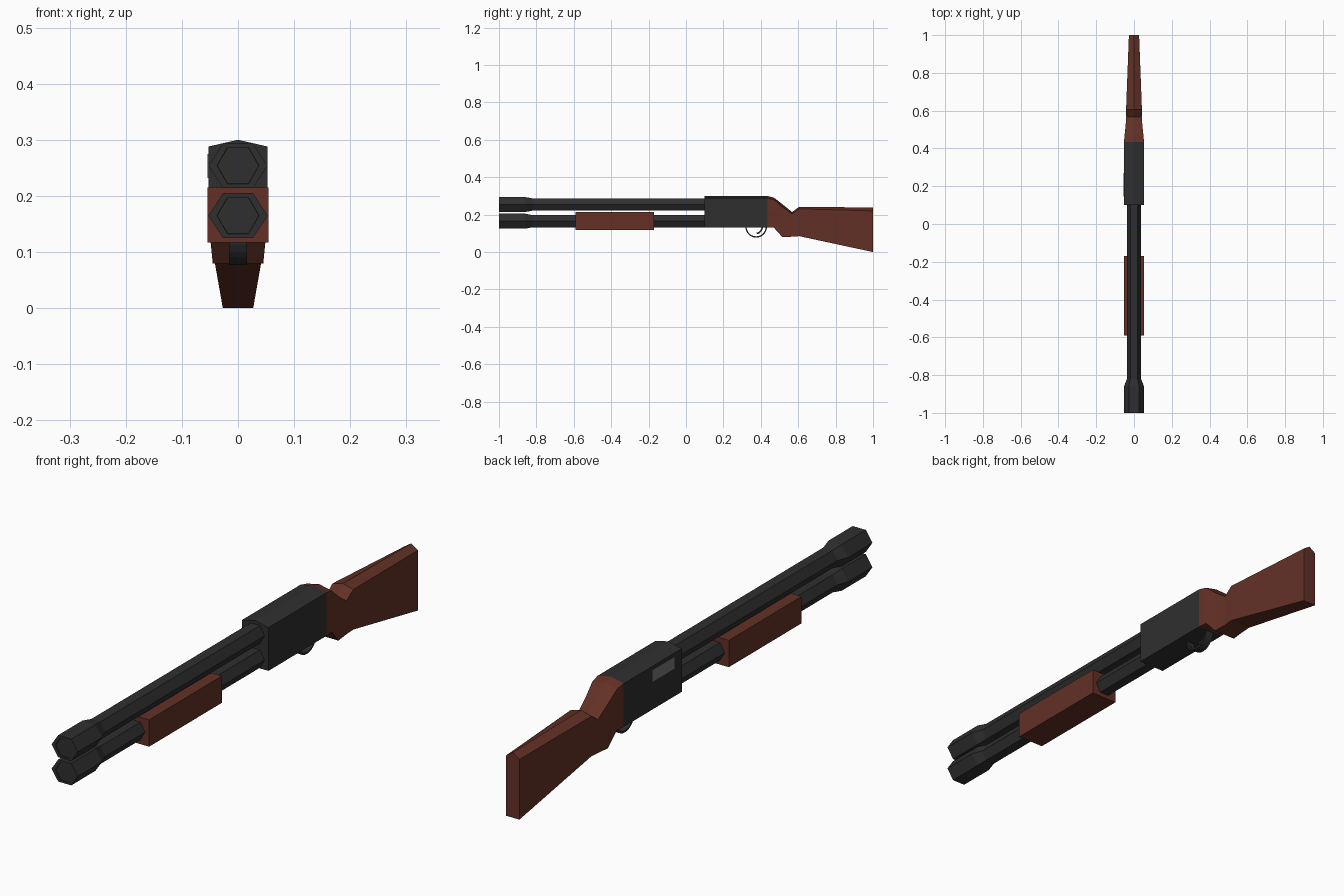
import bpy, bmesh, math

default_cube = bpy.data.objects.get("Cube")
if default_cube:
    bpy.data.objects.remove(default_cube, do_unlink=True)


def make_material(name, color):
    mat = bpy.data.materials.new(name)
    mat.use_nodes = True
    mat.diffuse_color = (*color, 1)
    mat.node_tree.nodes["Principled BSDF"].inputs["Base Color"].default_value = (*color, 1)
    return mat


METAL = make_material("dark_metal", (0.028, 0.028, 0.028))
WOOD = make_material("red_brown_wood", (0.125, 0.03, 0.019))
STEEL = make_material("grey_steel", (0.18, 0.18, 0.18))


def loft(name, rings, mat, closed=False):
    """Skin a list of equal-length point rings, capping the ends or joining them."""
    bm = bmesh.new()
    loops = [[bm.verts.new(p) for p in ring] for ring in rings]
    pairs = list(zip(loops, loops[1:]))
    if closed:
        pairs.append((loops[-1], loops[0]))
    for a, b in pairs:
        for i in range(len(a)):
            j = (i + 1) % len(a)
            bm.faces.new((a[i], a[j], b[j], b[i]))
    if not closed:
        bm.faces.new(loops[0])
        bm.faces.new(loops[-1])
    bmesh.ops.recalc_face_normals(bm, faces=bm.faces)
    mesh = bpy.data.meshes.new(name)
    bm.to_mesh(mesh)
    bm.free()
    mesh.materials.append(mat)
    obj = bpy.data.objects.new(name, mesh)
    bpy.context.collection.objects.link(obj)
    return obj


def hexagon(y, z, half_w, half_h):
    """Six-sided ring with points to the sides and flats above and below."""
    corners = ((1, 0), (0.5, 1), (-0.5, 1), (-1, 0), (-0.5, -1), (0.5, -1))
    return [(cx * half_w, y, z + cy * half_h) for cx, cy in corners]


def gabled(y, w, bottom, shoulder, ridge):
    """Five-sided section: flat bottom, upright sides, shallow ridge."""
    return [(-w, y, bottom), (w, y, bottom), (w, y, shoulder), (0, y, ridge), (-w, y, shoulder)]


def box(name, x, y, z, mat):
    rings = [[(x[0], v, z[0]), (x[1], v, z[0]), (x[1], v, z[1]), (x[0], v, z[1])] for v in y]
    return loft(name, rings, mat)


def arc_band(name, cy, cz, radius, thick, half_w, start, end, steps, mat):
    """Flat strap bent along an arc in the side plane."""
    rings = []
    for i in range(steps + 1):
        a = math.radians(start + (end - start) * i / steps)
        rings.append([(x, cy + r * math.cos(a), cz + r * math.sin(a))
                      for x, r in ((-half_w, radius), (half_w, radius),
                                   (half_w, radius - thick), (-half_w, radius - thick))])
    return loft(name, rings, mat)


# Upper barrel and lower tube, each with a flared, slightly recessed muzzle
FLAT = 0.0375 * math.sqrt(3) / 2
for label, z in (("upper_barrel", 0.254), ("lower_tube", 0.165)):
    loft(label, [hexagon(-0.83, z, 0.0375, FLAT), hexagon(0.12, z, 0.0375, FLAT)], METAL)
    loft(label + "_muzzle", [
        hexagon(-0.997, z, 0.037, 0.032),
        hexagon(-1.0, z, 0.0375, FLAT),
        hexagon(-1.0, z, 0.053, 0.04),
        hexagon(-0.86, z, 0.053, 0.04),
        hexagon(-0.82, z, 0.0375, FLAT),
    ], METAL)

# Sliding fore grip
box("fore_grip", (-0.054, 0.054), (-0.59, -0.17), (0.117, 0.215), WOOD)

# Receiver body and the port on its side
loft("receiver", [gabled(y, 0.053, 0.13, 0.288, 0.3) for y in (0.1, 0.435)], METAL)
box("ejection_port", (-0.0545, -0.05), (0.145, 0.27), (0.232, 0.275), STEEL)

# Trigger and its guard
arc_band("trigger_guard", 0.375, 0.135, 0.058, 0.007, 0.016, 175, 365, 14, METAL)
arc_band("trigger", 0.372, 0.135, 0.04, 0.008, 0.008, 280, 365, 6, METAL)

# Stock with a dipped grip, tapering to the butt
stock_sections = [
    (0.435, 0.053, 0.13, 0.288, 0.3),
    (0.47, 0.05, 0.13, 0.28, 0.291),
    (0.515, 0.045, 0.08, 0.242, 0.256),
    (0.567, 0.041, 0.082, 0.204, 0.214),
    (0.605, 0.042, 0.085, 0.231, 0.242),
    (1.0, 0.027, 0.0, 0.22, 0.238),
]
loft("stock", [gabled(*s) for s in stock_sections], WOOD)
